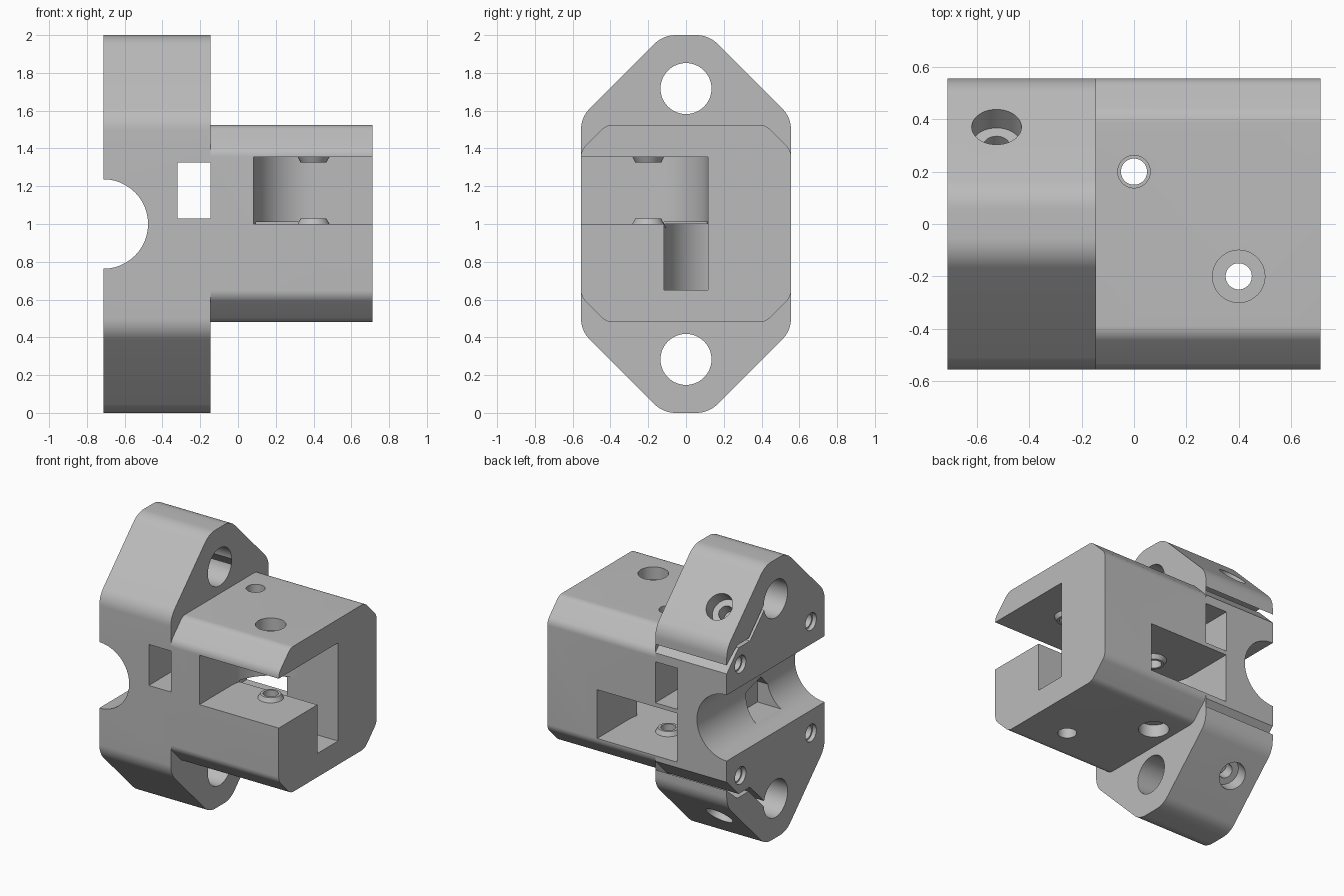
import bpy, bmesh, math
from mathutils import Vector

if "Cube" in bpy.data.objects:
    bpy.data.objects.remove(bpy.data.objects["Cube"])

X0, XM, X1, HY = -0.713, -0.145, 0.713, 0.556
R_SLOT = 0.317
PIVOT_A, PIVOT_B = (0.4, -0.2), (0.0, 0.2)

grey = bpy.data.materials.new("light grey plastic")
grey.use_nodes = True
COLOUR = (0.5, 0.5, 0.5, 1)
grey.diffuse_color = COLOUR
grey.node_tree.nodes["Principled BSDF"].inputs["Base Color"].default_value = COLOUR


def finish(name, bm):
    bmesh.ops.recalc_face_normals(bm, faces=bm.faces)
    mesh = bpy.data.meshes.new(name)
    bm.to_mesh(mesh)
    bm.free()
    mesh.materials.append(grey)
    ob = bpy.data.objects.new(name, mesh)
    bpy.context.collection.objects.link(ob)
    return ob


def prism(name, pts, axis, lo, hi):
    """Extrude a 2D outline along x, y or z."""
    place = {"x": lambda p, t: (t, p[0], p[1]),
             "y": lambda p, t: (p[0], t, p[1]),
             "z": lambda p, t: (p[0], p[1], t)}[axis]
    bm = bmesh.new()
    a = [bm.verts.new(place(p, lo)) for p in pts]
    b = [bm.verts.new(place(p, hi)) for p in pts]
    bm.faces.new(a)
    bm.faces.new(b)
    for i in range(len(pts)):
        j = (i + 1) % len(pts)
        bm.faces.new((a[i], a[j], b[j], b[i]))
    return finish(name, bm)


def box(name, x, y, z):
    return prism(name, [(x[0], y[0]), (x[1], y[0]), (x[1], y[1]), (x[0], y[1])], "z", *z)


def rod(name, start, end, r1, r2=None):
    """Cylinder or cone between two points."""
    start, end = Vector(start), Vector(end)
    d = end - start
    bm = bmesh.new()
    bmesh.ops.create_cone(bm, cap_ends=True, segments=48, radius1=r1,
                          radius2=r1 if r2 is None else r2, depth=d.length)
    bm.transform(d.to_track_quat("Z", "Y").to_matrix().to_4x4())
    bmesh.ops.translate(bm, verts=bm.verts, vec=(start + end) / 2)
    return finish(name, bm)


def rounded(pts, r, steps=8):
    """Fillet every corner of a convex outline."""
    out = []
    pts = [Vector(p) for p in pts]
    for i, p in enumerate(pts):
        u = (pts[i - 1] - p).normalized()
        v = (pts[(i + 1) % len(pts)] - p).normalized()
        half = u.angle(v) / 2
        c = p + (u + v).normalized() * (r / math.sin(half))
        a, b = p + u * (r / math.tan(half)) - c, p + v * (r / math.tan(half)) - c
        for k in range(steps + 1):
            t = k / steps
            out.append(c + (a.lerp(b, t)).normalized() * r)
    return out


def octagon(half_y, low, high, cut):
    return [(-half_y, low + cut), (-half_y + cut, low), (half_y - cut, low), (half_y, low + cut),
            (half_y, high - cut), (half_y - cut, high), (-half_y + cut, high), (-half_y, high - cut)]


def combine(target, tool, op):
    mod = target.modifiers.new(op, "BOOLEAN")
    mod.operation, mod.solver, mod.object = op, "EXACT", tool
    bpy.context.view_layer.update()
    deps = bpy.context.evaluated_depsgraph_get()
    mesh = bpy.data.meshes.new_from_object(target.evaluated_get(deps))
    target.modifiers.clear()
    target.data = mesh
    bpy.data.objects.remove(tool)


def cut(tool):
    combine(block, tool, "DIFFERENCE")


def add(tool):
    combine(block, tool, "UNION")


# Clamp plate joined to the main body
block = prism("carriage_block", rounded(octagon(HY, 0, 2, 0.435), 0.16), "x", X0, XM)
add(prism("body", rounded(octagon(HY, 0.48, 1.525, 0.135), 0.08), "x", XM - 0.1, X1))

# Belt groove across the plate, with a small pointed pocket in it
cut(rod("groove", (X0, -1, 1), (X0, 1, 1), 0.237))
cut(prism("groove_pocket", [(0.04, 0.8), (-0.24, 0.8), (-0.24, 0.95), (-0.17, 1.03), (0.0, 0.98)],
          "x", -0.65, -0.40))

# Square passage through the body
cut(box("passage", (-0.32, XM), (-1, 1), (1.03, 1.325)))

# Upper pulley slot, open to the side and the front
ax, ay = PIVOT_A
Z_A, Z_B = (1.0, 1.355), (0.65, 1.0)
cut(rod("slot", (ax, ay, Z_A[0]), (ax, ay, Z_A[1]), R_SLOT))
cut(box("slot", (ax, 1), (-1, ay + R_SLOT), Z_A))
cut(box("slot", (ax - R_SLOT, 1), (-1, ay), Z_A))

# Lower pulley slot, open to the back, with a channel to the side
bx, by = PIVOT_B
cut(rod("slot", (bx, by, Z_B[0]), (bx, by, Z_B[1] + 0.0005), R_SLOT))
cut(box("slot", (bx - R_SLOT, bx + R_SLOT), (by, 1), (Z_B[0], Z_B[1] + 0.0005)))
cut(box("channel", (bx, 1), (by - R_SLOT, ay + R_SLOT), (Z_B[0], Z_B[1] + 0.01)))

# Tapered bosses on floor and ceiling of each slot, then the axle holes
for (x, y), (lo, hi), side in ((PIVOT_A, Z_A, 1), (PIVOT_B, Z_B, -1)):
    add(rod("boss", (x, y, lo - 0.02), (x, y, lo + 0.03), 0.095, 0.068))
    add(rod("boss", (x, y, hi + 0.02), (x, y, hi - 0.03), 0.095, 0.068))
    cut(rod("axle_hole", (x, y, -1), (x, y, 3), 0.05))
    outer = 1.0025 + side * 0.5225
    cut(rod("counterbore", (x, y, outer - side * 0.09), (x, y, outer + side * 0.1), 0.1))
    far = 1.0025 - side * 0.5225
    cut(rod("nut_hole", (x, y, far + side * 0.09), (x, y, far - side * 0.1), 0.062))

# Rod clamps, mirrored top and bottom
slit = [(0.09, 1.727), (0.11, 1.748), (0.307, 1.55), (0.435, 1.55), (0.6, 1.415),
        (0.6, 1.345), (0.42, 1.525), (0.292, 1.525)]
for s in (1, -1):
    def z(h):
        return 1 + s * (h - 1)
    cut(rod("rod_hole", (-1, 0, z(1.717)), (0, 0, z(1.717)), 0.135))
    cut(prism("slit", [(y, z(h)) for y, h in slit], "x", -1, XM))
    cut(rod("screw_head", (-0.525, 0.57, z(1.95)), (-0.525, 0.30, z(1.68)), 0.095))
    cut(rod("screw_hole", (-0.525, 0.57, z(1.95)), (-0.525, 0.1, z(1.48)), 0.05))
    for y in (0.4, -0.4):
        cut(rod("face_hole", (X0 - 0.1, y, z(1.4)), (-0.4, y, z(1.4)), 0.05))
        cut(rod("face_counterbore", (X0 - 0.1, y, z(1.4)), (X0 + 0.03, y, z(1.4)), 0.062))

# Smooth curved walls, crisp edges
bpy.ops.object.select_all(action="DESELECT")
block.select_set(True)
bpy.context.view_layer.objects.active = block
bpy.ops.object.shade_smooth_by_angle(angle=math.radians(25))
